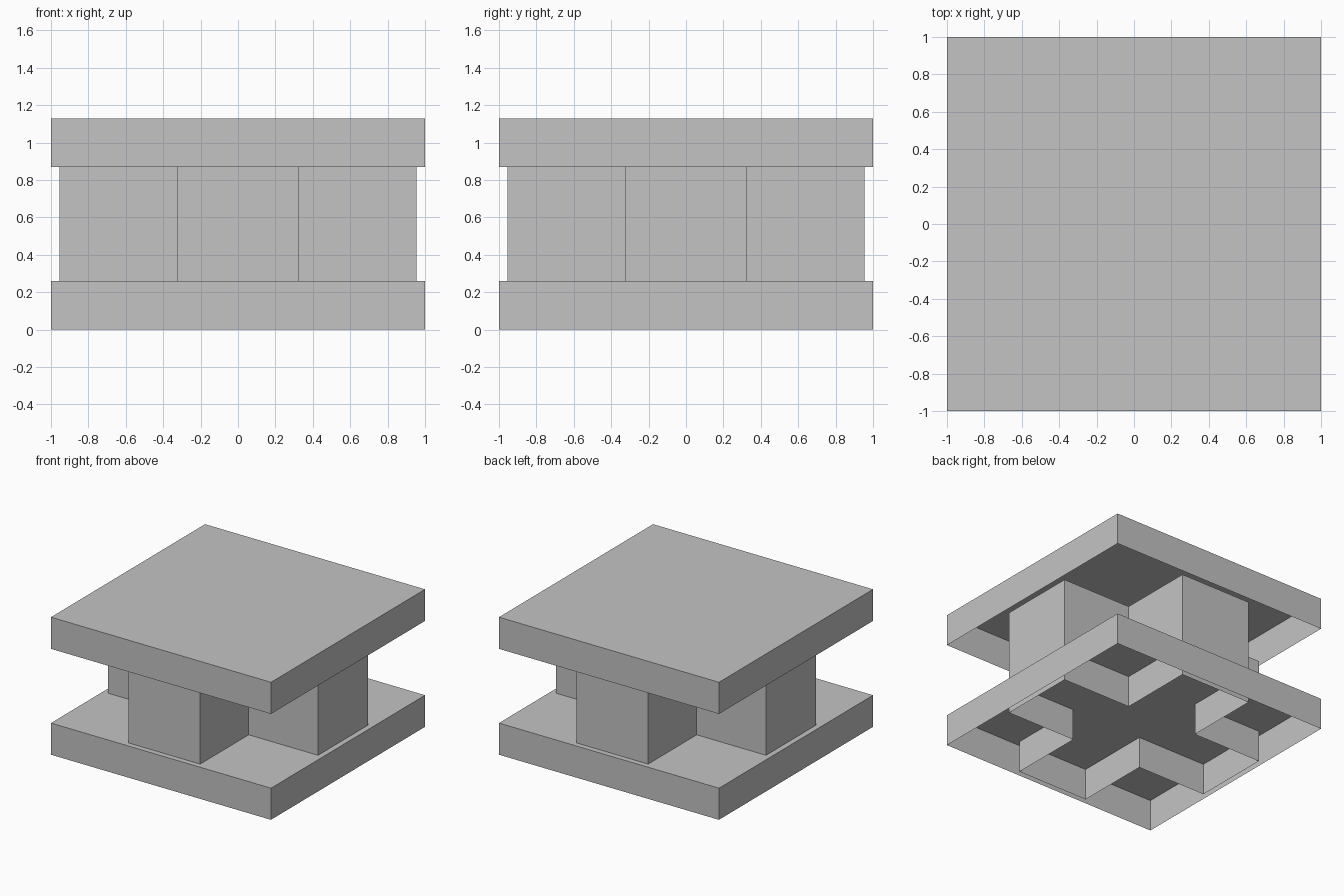
import bpy
import bmesh

cube = bpy.data.objects.get("Cube")
if cube:
    bpy.data.objects.remove(cube, do_unlink=True)

SLAB = 0.26      # depth of each tray
HEIGHT = 1.13    # overall height
REACH = 0.955    # length of each core arm from the centre
HALF = 0.325     # half the width of each arm

grey = bpy.data.materials.new("plain_grey")
grey.use_nodes = True
colour = (0.55, 0.55, 0.55, 1)
grey.diffuse_color = colour
grey.node_tree.nodes["Principled BSDF"].inputs["Base Color"].default_value = colour


def shell(name, outline, bottom, top, capped):
    """Thin walls raised from an outline, open below, optionally closed above."""
    bm = bmesh.new()
    low = [bm.verts.new((x, y, bottom)) for x, y in outline]
    high = [bm.verts.new((x, y, top)) for x, y in outline]
    for i in range(len(outline)):
        j = (i + 1) % len(outline)
        bm.faces.new((low[i], low[j], high[j], high[i]))
    if capped:
        bm.faces.new(high)
    mesh = bpy.data.meshes.new(name)
    bm.to_mesh(mesh)
    bm.free()
    mesh.materials.append(grey)
    obj = bpy.data.objects.new(name, mesh)
    bpy.context.collection.objects.link(obj)
    return obj


def turned(points):
    """Repeat points at four quarter turns, counterclockwise."""
    result = []
    for _ in range(4):
        result += points
        points = [(-y, x) for x, y in points]
    return result


# Square trays, open underneath
square = turned([(1, -1)])
shell("bottom_slab", square, 0, SLAB, True)
shell("top_slab", square, HEIGHT - SLAB, HEIGHT, True)

# Cross-shaped core, running through the lower tray up to the upper rim
cross = turned([(REACH, -HALF), (REACH, HALF), (HALF, HALF)])
shell("cross_core", cross, 0, HEIGHT - SLAB, False)
